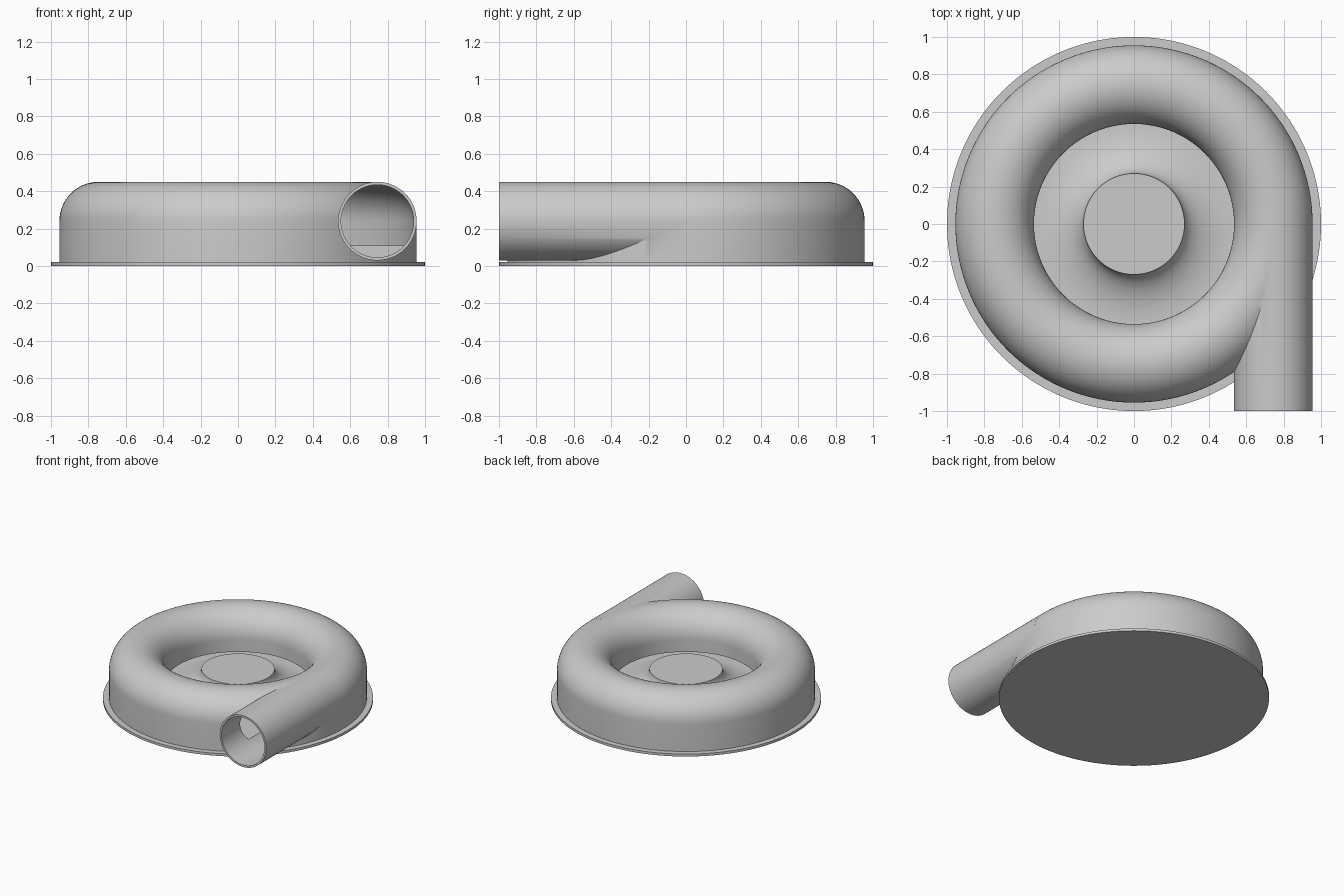
import bpy
import bmesh
from math import sin, cos, pi, radians
from mathutils import Matrix, Vector

cube = bpy.data.objects.get("Cube")
if cube:
    bpy.data.objects.remove(cube, do_unlink=True)

# Single grey casing material
GREY = (0.6, 0.6, 0.6, 1.0)
grey = bpy.data.materials.new("plain grey")
grey.use_nodes = True
grey.diffuse_color = GREY
grey.node_tree.nodes["Principled BSDF"].inputs["Base Color"].default_value = GREY

RING, HEIGHT, TUBE = 0.745, 0.24, 0.21   # volute centre radius, centre height, tube radius
BORE, FLOOR, HUB_TOP, HUB = 0.194, 0.11, 0.25, 0.27
SIDES = 160


def make_object(name, bm):
    bmesh.ops.recalc_face_normals(bm, faces=bm.faces)
    mesh = bpy.data.meshes.new(name)
    bm.to_mesh(mesh)
    bm.free()
    mesh.materials.append(grey)
    obj = bpy.data.objects.new(name, mesh)
    bpy.context.collection.objects.link(obj)
    return obj


def revolve(name, profile, closed=False):
    """Turn an (r, z) profile about the z axis."""
    bm = bmesh.new()
    verts = [bm.verts.new((r, 0, z)) for r, z in profile]
    pairs = list(zip(verts, verts[1:]))
    if closed:
        pairs.append((verts[-1], verts[0]))
    edges = [bm.edges.new(p) for p in pairs]
    bmesh.ops.spin(bm, geom=verts + edges, cent=(0, 0, 0), axis=(0, 0, 1),
                   angle=2 * pi, steps=SIDES, use_merge=True)
    bmesh.ops.remove_doubles(bm, verts=bm.verts, dist=1e-5)
    return make_object(name, bm)


def outlet_rod(name, radius, front, back):
    """Solid rod along y, centred on the outlet."""
    bm = bmesh.new()
    place = (Matrix.Translation(Vector((RING, (front + back) / 2, HEIGHT)))
             @ Matrix.Rotation(pi / 2, 4, 'X'))
    bmesh.ops.create_cone(bm, cap_ends=True, segments=96, radius1=radius,
                          radius2=radius, depth=back - front, matrix=place)
    return make_object(name, bm)


def arch(radius, steps=32):
    """Half circle over the volute centre, from the outside inwards."""
    return [(RING + radius * cos(pi * i / steps), HEIGHT + radius * sin(pi * i / steps))
            for i in range(steps + 1)]


def combine(target, tool, operation):
    mod = target.modifiers.new(operation.lower(), 'BOOLEAN')
    mod.object, mod.operation, mod.solver = tool, operation, 'EXACT'
    bpy.context.view_layer.objects.active = target
    bpy.ops.object.modifier_apply(modifier=mod.name)
    bpy.data.objects.remove(tool, do_unlink=True)


# Base flange, outer wall, rounded volute and flared hub in one turned profile
outer, inner = RING + TUBE, RING - TUBE
flare = [(inner - (inner - HUB) * sin(a), HUB_TOP - (HUB_TOP - FLOOR) * cos(a))
         for a in (pi / 2 * i / 16 for i in range(17))]
casing = revolve("blower_casing",
                 [(0, 0), (1, 0), (1, 0.02), (outer, 0.02)] + arch(TUBE)
                 + flare + [(0, HUB_TOP)])

# Tangential outlet pipe
combine(casing, outlet_rod("outlet_pipe", TUBE, -1.0, -0.01), 'UNION')

# Hollow air channel, open to the centre through a narrow slot
channel = ([(0.53, FLOOR), (RING + BORE, FLOOR)] + arch(BORE)
           + [(RING - BORE, 0.14), (0.53, 0.14)])
combine(casing, revolve("channel_cutter", channel, closed=True), 'DIFFERENCE')
combine(casing, outlet_rod("bore_cutter", BORE, -1.1, -0.005), 'DIFFERENCE')

# Smooth shading with sharp rims
bpy.ops.object.select_all(action='DESELECT')
casing.select_set(True)
bpy.context.view_layer.objects.active = casing
bpy.ops.object.shade_smooth_by_angle(angle=radians(30))
